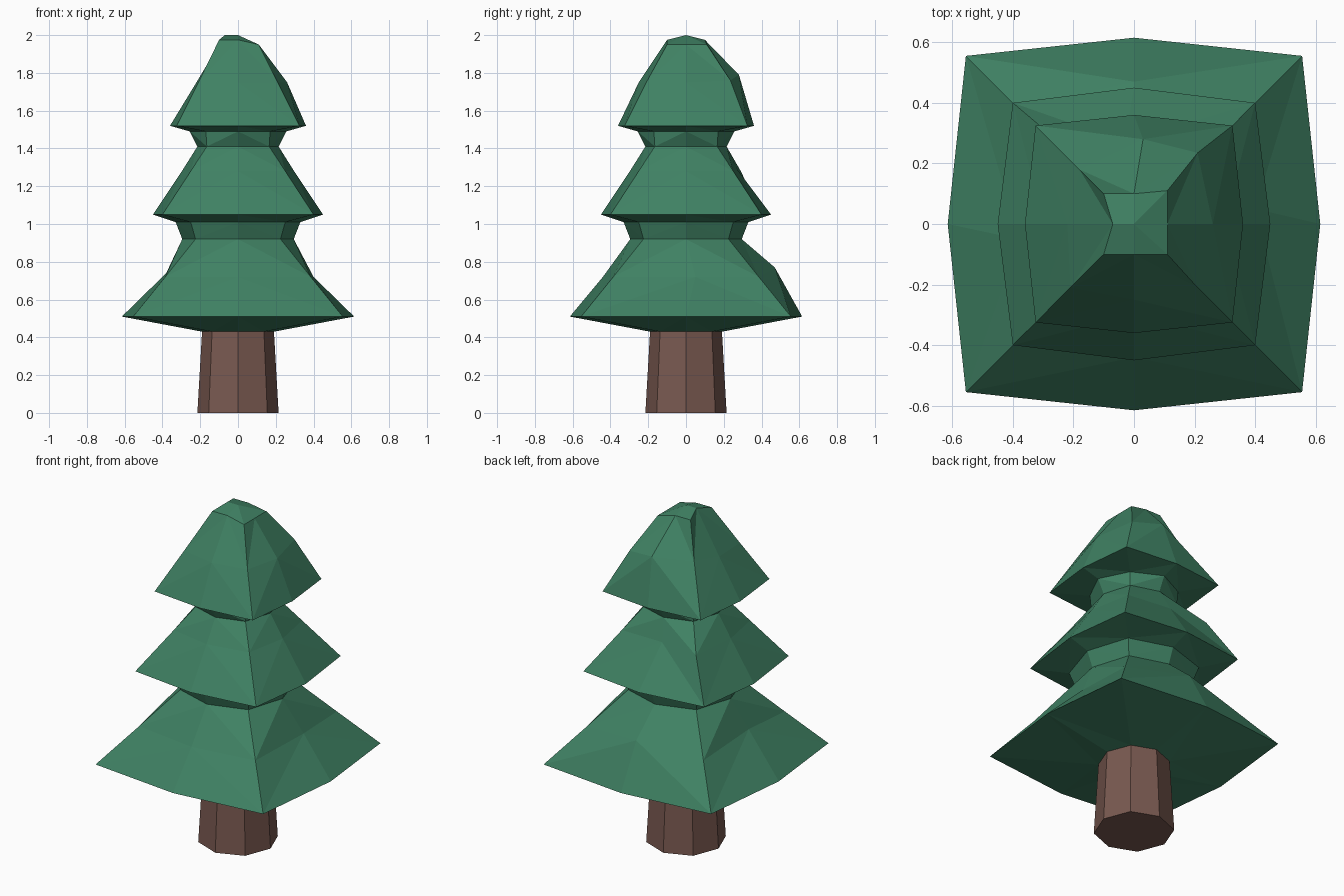
import bpy

if "Cube" in bpy.data.objects:
    bpy.data.objects.remove(bpy.data.objects["Cube"])

# Eight directions: +x, then counter-clockwise (odd ones are the square's corners)
DIRS = [(1, 0), (1, 1), (0, 1), (-1, 1), (-1, 0), (-1, -1), (0, -1), (1, -1)]


def ring(z, mid, corner, moved=None):
    """Eight-point ring; 'moved' replaces single points to give a carved look."""
    pts = [(dx * (corner if i % 2 else mid), dy * (corner if i % 2 else mid), z)
           for i, (dx, dy) in enumerate(DIRS)]
    for i, p in (moved or {}).items():
        pts[i] = p
    return pts


def loft(name, rings, color, bottom=False, apex=None):
    verts = [p for r in rings for p in r]
    faces = []
    for k in range(len(rings) - 1):
        for i in range(8):
            j = (i + 1) % 8
            a, b, c, d = k * 8 + i, k * 8 + j, k * 8 + 8 + j, k * 8 + 8 + i
            # mirrored diagonals keep the corner ridges straight
            faces += [(a, b, c), (a, c, d)] if i % 2 else [(a, b, d), (b, c, d)]
    if bottom:
        faces.append(tuple(reversed(range(8))))
    if apex:
        base = len(verts) - 8
        verts.append(apex)
        faces += [(base + i, base + (i + 1) % 8, base + 8) for i in range(8)]
    mesh = bpy.data.meshes.new(name)
    mesh.from_pydata(verts, [], faces)
    mesh.update()
    mat = bpy.data.materials.new(name + "_colour")
    mat.diffuse_color = color
    mat.use_nodes = True
    mat.node_tree.nodes["Principled BSDF"].inputs["Base Color"].default_value = mat.diffuse_color
    mesh.materials.append(mat)
    obj = bpy.data.objects.new(name, mesh)
    bpy.context.collection.objects.link(obj)
    return obj


# Tapered octagonal trunk
loft("trunk", [ring(0, 0.215, 0.155), ring(0.435, 0.19, 0.137)],
     (0.19, 0.10, 0.08, 1), bottom=True)

# Three stacked tiers of foliage
loft("foliage", [
    # lower tier
    ring(0.43, 0.19, 0.137),
    ring(0.51, 0.615, 0.555),
    ring(0.72, 0.44, 0.385, {0: (0.40, 0.05, 0.72), 2: (0, 0.47, 0.77),
                             4: (-0.38, -0.05, 0.74)}),
    ring(0.92, 0.295, 0.225),
    # middle tier
    ring(1.01, 0.33, 0.25),
    ring(1.05, 0.45, 0.40),
    ring(1.28, 0.297, 0.25, {2: (-0.03, 0.27, 1.29), 3: (-0.27, 0.29, 1.28)}),
    ring(1.41, 0.215, 0.165),
    # upper tier
    ring(1.49, 0.255, 0.17),
    ring(1.52, 0.36, 0.325),
    ring(1.75, 0.25, 0.21, {0: (0.26, 0, 1.75), 1: (0.21, 0.235, 1.76),
                            2: (0.03, 0.28, 1.79), 3: (-0.18, 0.18, 1.78),
                            4: (-0.22, 0, 1.75)}),
    ring(1.975, 0.10, 0.10, {0: (0.11, 0, 1.95), 1: (0.11, 0.11, 1.95),
                             4: (-0.07, 0, 2.0), 7: (0.11, -0.10, 1.95)}),
], (0.05, 0.22, 0.125, 1), apex=(0, 0, 2.0))
